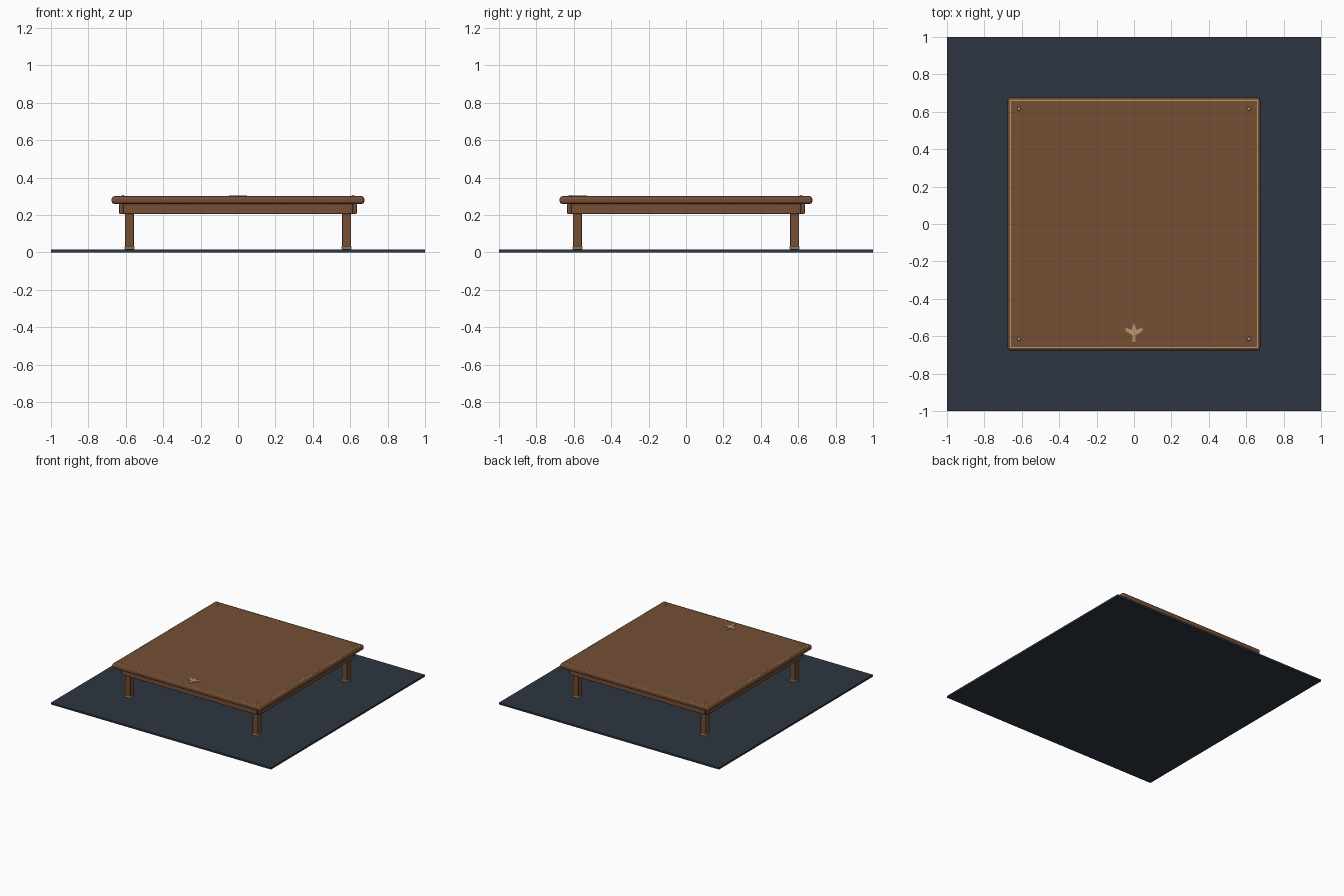
import bpy, bmesh, math

if "Cube" in bpy.data.objects:
    bpy.data.objects.remove(bpy.data.objects["Cube"])


def material(name, rgb):
    m = bpy.data.materials.new(name)
    m.diffuse_color = (*rgb, 1)
    m.use_nodes = True
    m.node_tree.nodes["Principled BSDF"].inputs["Base Color"].default_value = m.diffuse_color
    return m


WOOD = material("walnut_wood", (0.178, 0.078, 0.035))
MAT = material("navy_floor", (0.026, 0.037, 0.052))
BRASS = material("brass", (0.47, 0.32, 0.14))


def finish(name, bm, mat, smooth=False):
    me = bpy.data.meshes.new(name)
    bmesh.ops.recalc_face_normals(bm, faces=bm.faces)
    bm.to_mesh(me)
    bm.free()
    me.materials.append(mat)
    for p in me.polygons:
        p.use_smooth = smooth
    ob = bpy.data.objects.new(name, me)
    bpy.context.collection.objects.link(ob)
    return ob


def box(name, center, size, mat, bevel=0.0, segments=2):
    bm = bmesh.new()
    bmesh.ops.create_cube(bm, size=1)
    for v in bm.verts:
        v.co = [c + a * s for c, a, s in zip(center, v.co, size)]
    ob = finish(name, bm, mat)
    if bevel:
        mod = ob.modifiers.new("rounding", "BEVEL")
        mod.width = bevel
        mod.segments = segments
        bpy.context.view_layer.objects.active = ob
        ob.select_set(True)
        bpy.ops.object.shade_smooth_by_angle(angle=math.radians(35))
        ob.select_set(False)
    return ob


# Floor slab and table top
box("floor_slab", (0, 0, 0.0075), (2, 2, 0.015), MAT)
box("table_top", (0, 0, 0.28), (1.35, 1.35, 0.04), WOOD, 0.013, 3)

# Apron boards and thin inlay lines along all four sides
for i, side in enumerate(("front", "right", "back", "left")):
    s = -1 if side in ("front", "left") else 1
    along_x = i % 2 == 0

    def place(dist, z):
        return (0, s * dist, z) if along_x else (s * dist, 0, z)

    def dims(length, width, height):
        return (length, width, height) if along_x else (width, length, height)

    box(side + "_apron", place(0.623, 0.2335), dims(1.23, 0.024, 0.055), WOOD, 0.004)
    box(side + "_inlay", place(0.66, 0.3), dims(1.325, 0.006, 0.002), BRASS)

# Legs with brass foot caps, and studs on the top corners
for sx in (-1, 1):
    for sy in (-1, 1):
        tag = ("left" if sx < 0 else "right") + ("_front" if sy < 0 else "_back")
        box(tag + "_leg", (sx * 0.58, sy * 0.58, 0.1375), (0.05, 0.05, 0.245), WOOD, 0.005)
        box(tag + "_foot_cap", (sx * 0.58, sy * 0.58, 0.024), (0.054, 0.054, 0.014), BRASS, 0.002)
        bm = bmesh.new()
        bmesh.ops.create_uvsphere(bm, u_segments=12, v_segments=8, radius=0.01)
        for v in bm.verts:
            v.co = (v.co.x + sx * 0.615, v.co.y + sy * 0.615, v.co.z * 0.6 + 0.3)
        finish(tag + "_stud", bm, BRASS, True)

# Flat bird-shaped inlay: half outline, mirrored across x
half = [(0.0, -0.528), (0.009, -0.553), (0.014, -0.566), (0.047, -0.553),
        (0.044, -0.572), (0.02, -0.588), (0.008, -0.594), (0.008, -0.63)]
outline = half + [(-x, y) for x, y in reversed(half) if x > 0]
bm = bmesh.new()
face = bm.faces.new([bm.verts.new((x, y, 0.299)) for x, y in outline])
ext = bmesh.ops.extrude_face_region(bm, geom=[face])
for v in ext["geom"]:
    if isinstance(v, bmesh.types.BMVert):
        v.co.z = 0.304
finish("bird_inlay", bm, BRASS)
